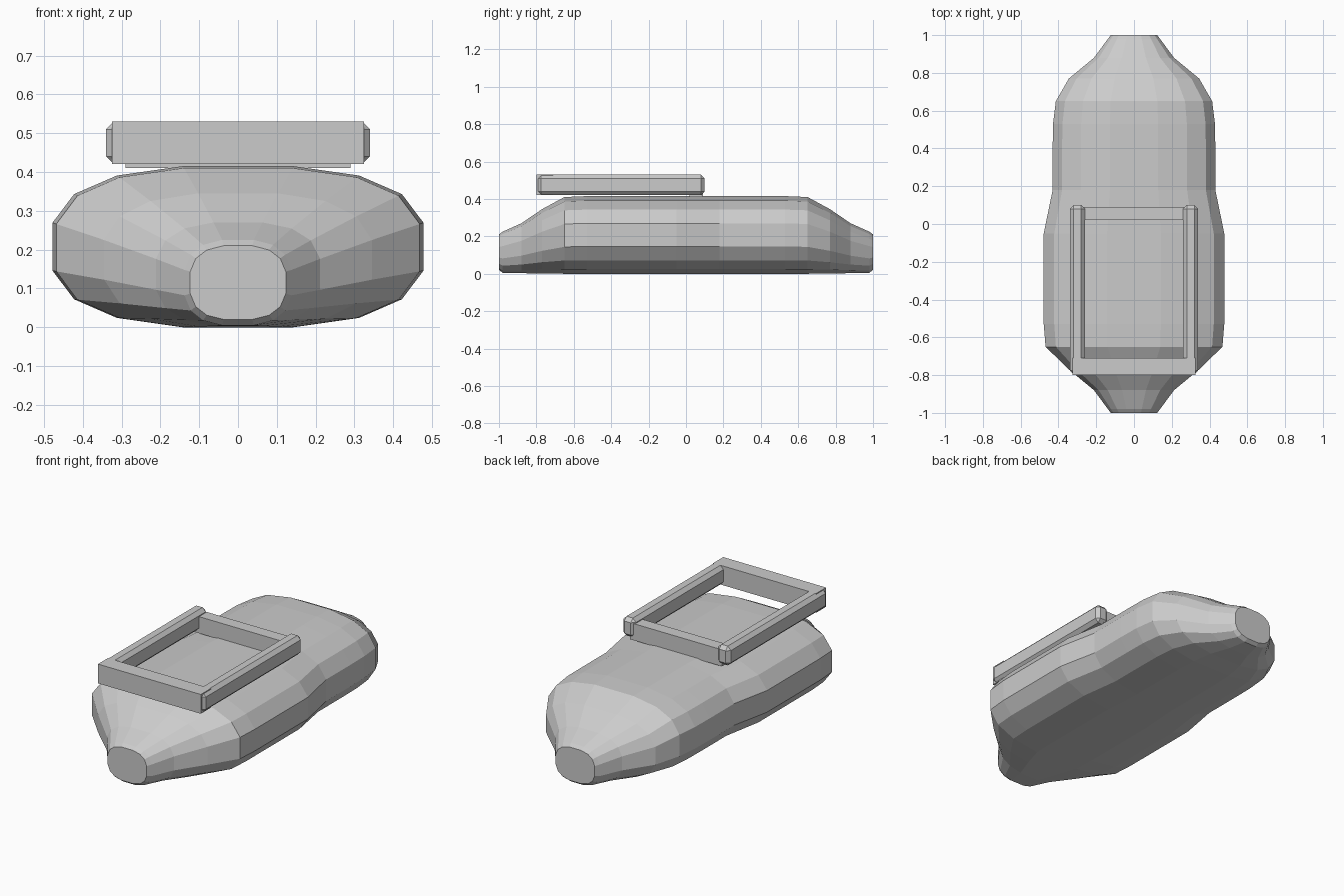
import bpy, bmesh, math

if "Cube" in bpy.data.objects:
    bpy.data.objects.remove(bpy.data.objects["Cube"])

def finish(name, bm):
    bmesh.ops.recalc_face_normals(bm, faces=bm.faces)
    me = bpy.data.meshes.new(name)
    bm.to_mesh(me)
    bm.free()
    ob = bpy.data.objects.new(name, me)
    bpy.context.collection.objects.link(ob)
    return ob

def box(name, x0, x1, y0, y1, z0, z1, chamfer=0.0):
    bm = bmesh.new()
    bmesh.ops.create_cube(bm, size=1)
    for v in bm.verts:
        v.co = ((x0 + x1) / 2 + v.co.x * (x1 - x0),
                (y0 + y1) / 2 + v.co.y * (y1 - y0),
                (z0 + z1) / 2 + v.co.z * (z1 - z0))
    if chamfer:
        bmesh.ops.bevel(bm, geom=bm.edges[:], offset=chamfer, segments=1, affect='EDGES')
    return finish(name, bm)

# Hull: 16-sided rounded sections lofted along y (y, half width, bottom, top)
stations = [
    (-1.0, .125, .02, .21), (-.98, .14, .005, .225), (-.88, .215, .003, .27),
    (-.77, .35, .002, .345), (-.65, .475, 0, .41), (-.53, .485, 0, .415),
    (-.05, .485, 0, .415), (.18, .437, 0, .415), (.40, .437, 0, .415),
    (.53, .435, 0, .415), (.65, .42, 0, .41), (.77, .35, .002, .345),
    (.88, .215, .003, .27), (.98, .14, .005, .225), (1.0, .125, .02, .21)]
SIDES = 16

def rounded(t):
    return math.copysign(abs(t) ** 0.75, t)

bm = bmesh.new()
rings = []
for y, w, z0, z1 in stations:
    ring = []
    for i in range(SIDES):
        a = 2 * math.pi * (i + 0.5) / SIDES
        ring.append(bm.verts.new((w * rounded(math.cos(a)), y,
                                  (z0 + z1) / 2 + (z1 - z0) / 2 * rounded(math.sin(a)) / 0.985)))
    rings.append(ring)
for a, b in zip(rings, rings[1:]):
    for i in range(SIDES):
        j = (i + 1) % SIDES
        bm.faces.new((a[i], a[j], b[j], b[i]))
bm.faces.new(rings[0])
bm.faces.new(rings[-1])
finish("hull", bm)

# Raised frame: chamfered side rails, square front bar, lower rear bar
for side, label in ((-1, "left"), (1, "right")):
    xs = sorted((side * .26, side * .34))
    box(label + "_rail", *xs, -.795, .1, .42, .53, .02)
box("front_bar", -.325, .325, -.8, -.71, .42, .53)
box("rear_bar", -.29, .29, .02, .09, .41, .505)
